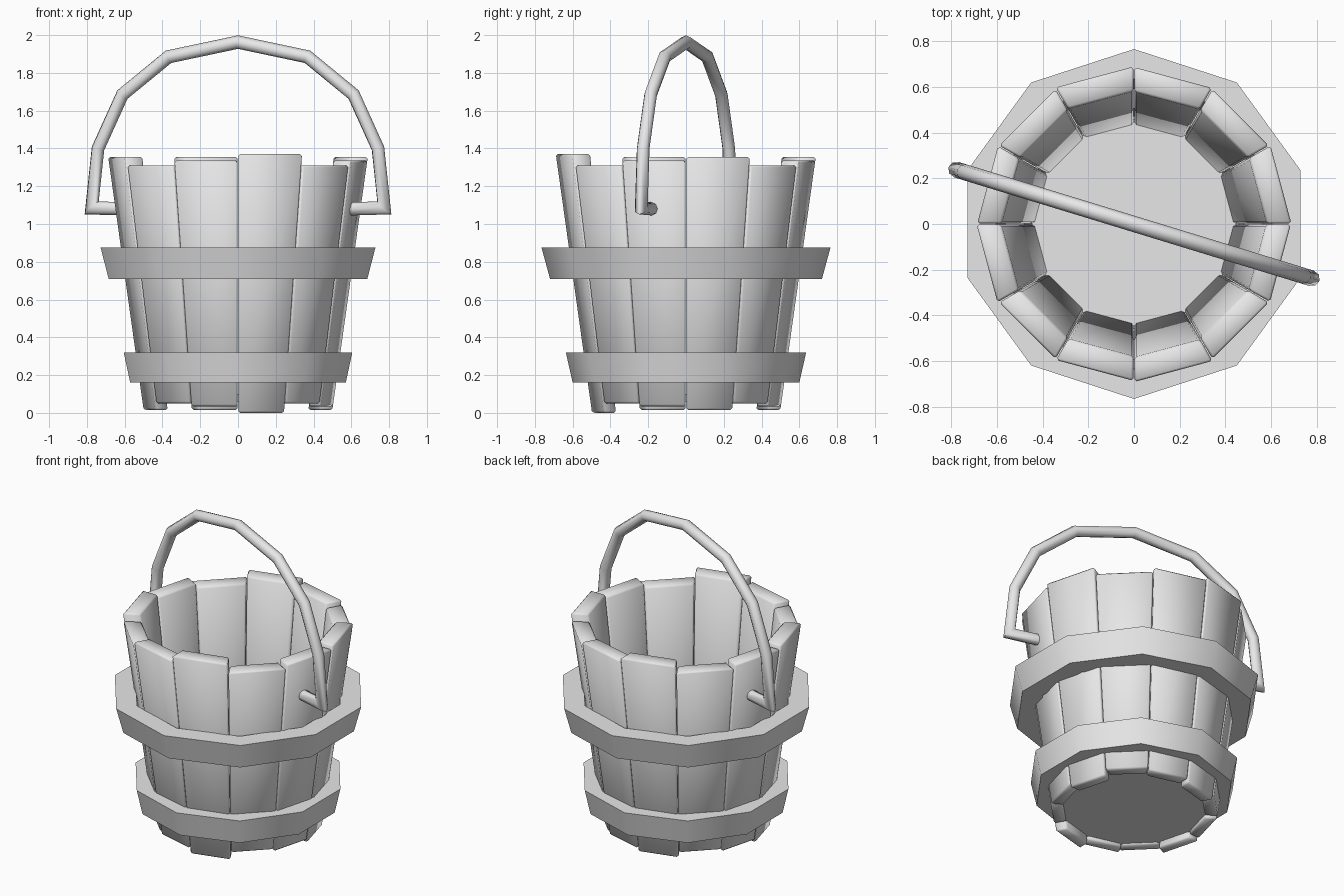
import bpy, bmesh
from math import sin, cos, radians, tau
from mathutils import Vector

if "Cube" in bpy.data.objects:
    bpy.data.objects.remove(bpy.data.objects["Cube"])

GREY = (0.8, 0.8, 0.8, 1)
grey = bpy.data.materials.new("plain_grey")
grey.use_nodes = True
grey.diffuse_color = GREY
grey.node_tree.nodes["Principled BSDF"].inputs["Base Color"].default_value = GREY


def finish(bm, name, angle=50):
    """Turn a bmesh into a smooth-by-angle object."""
    bmesh.ops.recalc_face_normals(bm, faces=bm.faces)
    mesh = bpy.data.meshes.new(name)
    bm.to_mesh(mesh)
    bm.free()
    mesh.materials.append(grey)
    ob = bpy.data.objects.new(name, mesh)
    bpy.context.collection.objects.link(ob)
    bpy.ops.object.select_all(action='DESELECT')
    ob.select_set(True)
    bpy.context.view_layer.objects.active = ob
    bpy.ops.object.shade_smooth_by_angle(angle=radians(angle))
    return ob


def polar(r, deg, z):
    return Vector((r * cos(radians(deg)), r * sin(radians(deg)), z))


def loft(bm, rings, closed=False):
    """Bridge rings of points; cap the ends unless the loft is closed."""
    rows = [[bm.verts.new(p) for p in ring] for ring in rings]
    n = len(rows[0])
    pairs = list(zip(rows, rows[1:]))
    if closed:
        pairs.append((rows[-1], rows[0]))
    else:
        bm.faces.new(rows[0])
        bm.faces.new(rows[-1])
    for a, b in pairs:
        for i in range(n):
            j = (i + 1) % n
            bm.faces.new((a[i], a[j], b[j], b[i]))


# Staves: twelve tapered boards of uneven length
def stave(name, start, low, high):
    bm = bmesh.new()
    a, b = start + 0.2, start + 29.8
    rings = []
    for z in (low, high):
        outer, inner = 0.50 + 0.14 * z, 0.425 + 0.115 * z
        rings.append([polar(outer, a, z), polar(outer, b, z),
                      polar(inner, b, z), polar(inner, a, z)])
    loft(bm, rings)
    bmesh.ops.recalc_face_normals(bm, faces=bm.faces)
    bmesh.ops.bevel(bm, geom=bm.edges[:], offset=0.01, segments=1, affect='EDGES')
    finish(bm, name)


lengths = [(0.015, 1.355), (0.05, 1.31), (0.035, 1.335)]
for k in range(12):
    low, high = lengths[k % 3]
    if k == 9:  # longest board at the front
        low, high = 0.0, 1.37
    stave(f"stave_{k + 1}", 30 * k, low, high)

# Floor disc, let into the staves
bm = bmesh.new()
loft(bm, [[polar(0.46, 15 * i, z) for i in range(24)] for z in (0.06, 0.10)])
finish(bm, "floor")


# Hoops: ten-sided flared bands
def hoop(name, z0, r0, z1, r1, thick=0.13):
    bm = bmesh.new()
    section = [(r0, z0), (r1, z1), (r1 - thick, z1), (r0 - thick, z0)]
    loft(bm, [[polar(r, 90 + 36 * i, z) for r, z in section]
              for i in range(10)], closed=True)
    finish(bm, name, 40)


hoop("upper_hoop", 0.71, 0.72, 0.875, 0.765)
hoop("lower_hoop", 0.16, 0.60, 0.32, 0.636)

# Handle: mitred tube along a planar arch with inward pins
half = [(0.60, 1.08), (0.81, 1.085), (0.775, 1.40), (0.64, 1.685), (0.385, 1.885)]
path = half + [(0, 1.963)] + [(-r, z) for r, z in reversed(half)]
path = [Vector(p) for p in path]
RADIUS, SIDES, TURN = 0.035, 8, -17
across = polar(1, TURN, 0)
side = polar(1, TURN + 90, 0)
rings = []
for i, p in enumerate(path):
    d_in = (p - path[max(i - 1, 0)]).normalized()
    d_out = (path[min(i + 1, len(path) - 1)] - p).normalized()
    d = (d_in + d_out).normalized()
    stretch = 1 / d.dot(d_out if d_out.length else d_in)
    normal = across * -d.y + Vector((0, 0, d.x))
    centre = across * p.x + Vector((0, 0, p.y))
    rings.append([centre + RADIUS * (normal * stretch * cos(tau * s / SIDES)
                                     + side * sin(tau * s / SIDES))
                  for s in range(SIDES)])
bm = bmesh.new()
loft(bm, rings)
finish(bm, "handle")
